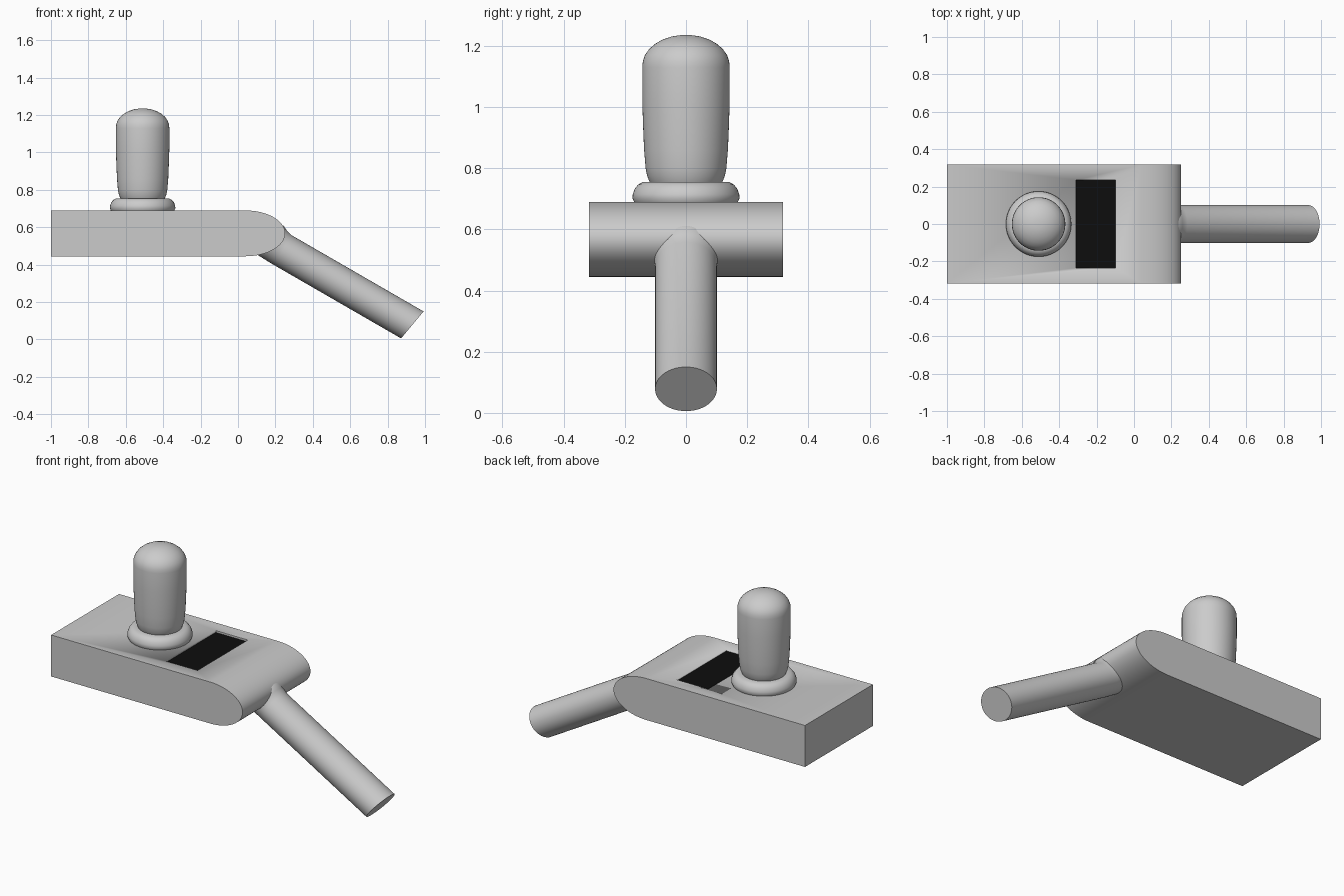
import bpy, bmesh
from math import pi, sin, cos
from mathutils import Vector

if "Cube" in bpy.data.objects:
    bpy.data.objects.remove(bpy.data.objects["Cube"])


def finish(name, bm, angle=40):
    bmesh.ops.recalc_face_normals(bm, faces=bm.faces)
    mesh = bpy.data.meshes.new(name)
    bm.to_mesh(mesh)
    bm.free()
    ob = bpy.data.objects.new(name, mesh)
    bpy.context.collection.objects.link(ob)
    bpy.ops.object.select_all(action='DESELECT')
    ob.select_set(True)
    bpy.context.view_layer.objects.active = ob
    bpy.ops.object.shade_smooth_by_angle(angle=angle * pi / 180)
    return ob


def loft(name, rings):
    bm = bmesh.new()
    rows = [[bm.verts.new(p) for p in ring] for ring in rings]
    n = len(rows[0])
    for a, b in zip(rows, rows[1:]):
        for i in range(n):
            j = (i + 1) % n
            bm.faces.new((a[i], a[j], b[j], b[i]))
    bm.faces.new(rows[0])
    bm.faces.new(rows[-1])
    return finish(name, bm)


def lathe(name, x, profile, n=64):
    return loft(name, [[(x + r * cos(2 * pi * i / n), r * sin(2 * pi * i / n), z)
                        for i in range(n)] for r, z in profile])


def box(name, x0, x1, y0, y1, z0, z1):
    bm = bmesh.new()
    bmesh.ops.create_cube(bm, size=1)
    for v in bm.verts:
        v.co = ((x0 + x1) / 2 + v.co.x * (x1 - x0),
                (y0 + y1) / 2 + v.co.y * (y1 - y0),
                (z0 + z1) / 2 + v.co.z * (z1 - z0))
    return finish(name, bm)


# Body: side profile with a rounded nose, extruded across y
outline = [(-1, 0.445), (-1, 0.69)]
outline += [(0.04 + 0.212 * sin(pi * i / 32), 0.5675 + 0.1225 * cos(pi * i / 32))
            for i in range(33)]
body = loft("body", [[(x, y, z) for x, z in outline] for y in (-0.317, 0.317)])

# Shallow pocket for the display
cutter = box("pocket_cutter", -0.31, -0.1, -0.235, 0.235, 0.676, 0.75)
cutter.hide_render = True
cutter.hide_set(True)
cut = body.modifiers.new("pocket", 'BOOLEAN')
cut.object = cutter
cut.solver = 'EXACT'

# Black display panel on the pocket floor
display = box("display_panel", -0.31, -0.1, -0.235, 0.235, 0.665, 0.679)
black = bpy.data.materials.new("black")
black.diffuse_color = (0.004, 0.004, 0.004, 1)
black.use_nodes = True
black.node_tree.nodes["Principled BSDF"].inputs["Base Color"].default_value = black.diffuse_color
display.data.materials.append(black)

# Collar and rounded bulb standing on the body
lathe("bulb_collar", -0.51,
      [(0.165, 0.68), (0.17, 0.69), (0.175, 0.702), (0.174, 0.715), (0.168, 0.732),
       (0.157, 0.746), (0.142, 0.754), (0.12, 0.755), (0.09, 0.755)])
lathe("bulb", -0.51,
      [(0.112, 0.74), (0.12, 0.757), (0.127, 0.775), (0.132, 0.8), (0.137, 0.86),
       (0.14, 0.93), (0.143, 1.02), (0.143, 1.13), (0.141, 1.15), (0.134, 1.17),
       (0.12, 1.19), (0.1, 1.207), (0.075, 1.221), (0.045, 1.231), (0.02, 1.2345),
       (0.002, 1.235)])

# Sloping handle: distance from tip, radius up, radius across, upward shift, end slant
tip = Vector((0.932, 0, 0.078))
along = Vector((cos(pi / 6), 0, -sin(pi / 6)))
up = Vector((sin(pi / 6), 0, cos(pi / 6)))
sections = [(-0.98, 0.06, 0.07, 0.01, 0), (-0.9, 0.102, 0.108, 0.012, 0),
            (-0.86, 0.103, 0.109, 0.012, 0), (-0.835, 0.097, 0.104, 0.005, 0),
            (-0.8, 0.0925, 0.101, 0, 0), (0, 0.0925, 0.101, 0, 0.016)]
rings = []
for t, ru, ry, shift, slant in sections:
    ring = []
    for i in range(64):
        c, s = cos(2 * pi * i / 64), sin(2 * pi * i / 64)
        ring.append(tip + along * (t + slant * s) + up * (shift + ru * s)
                    + Vector((0, ry * c, 0)))
    rings.append(ring)
loft("handle", rings)
